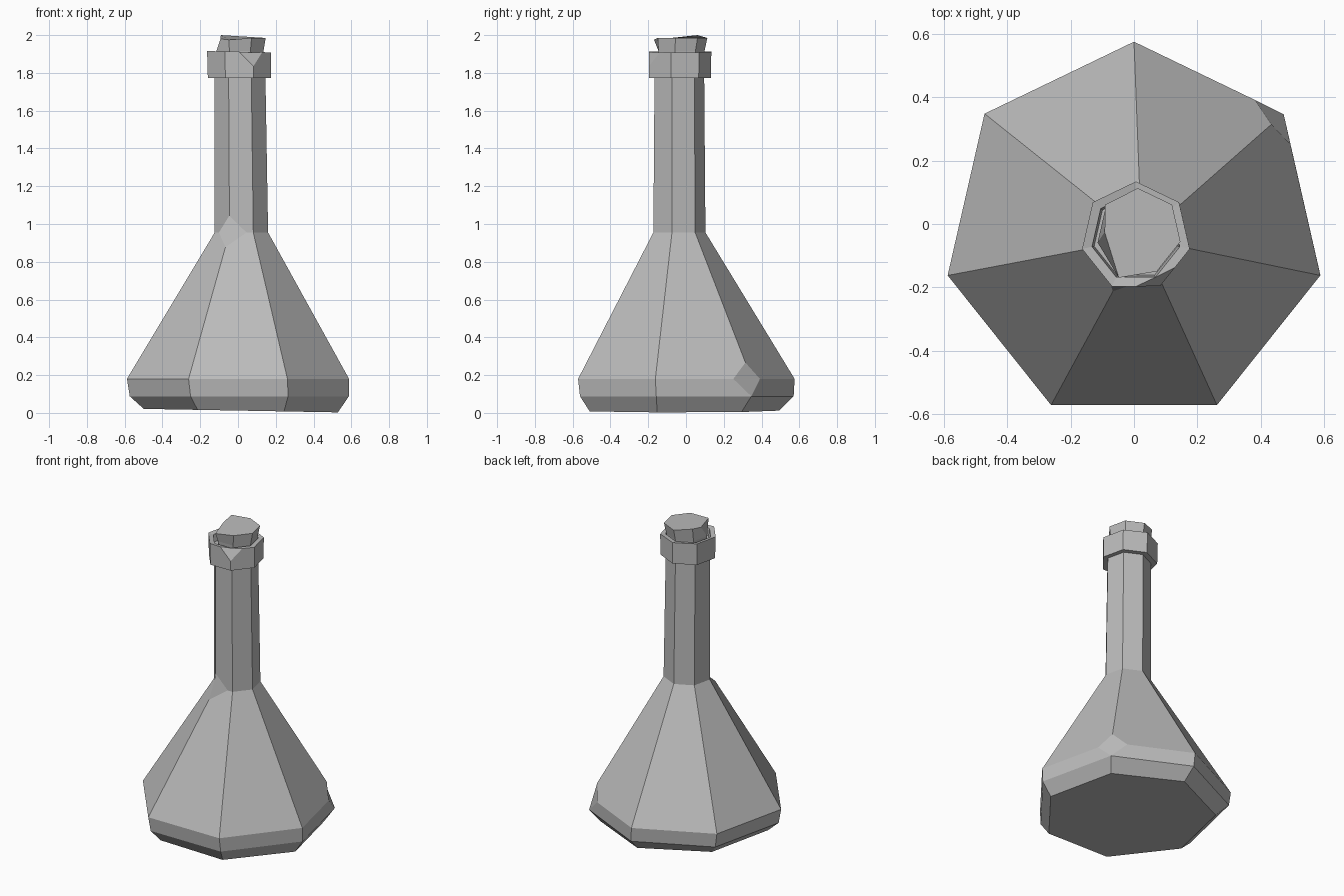
import bpy, bmesh, math
from mathutils import Vector

cube = bpy.data.objects.get("Cube")
if cube:
    bpy.data.objects.remove(cube, do_unlink=True)

SIDES = 7
BACK = math.pi / 2

stone = bpy.data.materials.new("plain_grey")
stone.use_nodes = True
GREY = (0.5, 0.5, 0.5, 1)
stone.diffuse_color = GREY
stone.node_tree.nodes["Principled BSDF"].inputs["Base Color"].default_value = GREY


def loft(name, rings, chips=(), tweak=None):
    """Seven-sided solid through (x, y, z, radius, tilt) rings.
    chips: (ring, corner, size) corners to knock off; corner 0 is at the back."""
    bm = bmesh.new()
    loops = []
    for x, y, z, r, tilt in rings:
        loop = []
        for k in range(SIDES):
            a = BACK + k * math.tau / SIDES
            dx, dy = r * math.cos(a), r * math.sin(a)
            loop.append(bm.verts.new((x + dx, y + dy, z + tilt * dx)))
        loops.append(loop)
    for low, high in zip(loops, loops[1:]):
        for k in range(SIDES):
            n = (k + 1) % SIDES
            bm.faces.new((low[k], low[n], high[n], high[k]))
    bm.faces.new(loops[0][::-1])
    bm.faces.new(loops[-1])
    if tweak:
        tweak(loops)
    for ring, corner, size in chips:
        bmesh.ops.bevel(bm, geom=[loops[ring][corner]], offset=size,
                        segments=1, affect='VERTICES')
    bmesh.ops.recalc_face_normals(bm, faces=bm.faces[:])
    mesh = bpy.data.meshes.new(name)
    bm.to_mesh(mesh)
    bm.free()
    mesh.materials.append(stone)
    obj = bpy.data.objects.new(name, mesh)
    bpy.context.collection.objects.link(obj)
    return obj


# Flared body and long neck, with a chip on the rear base corner and neck root
loft("flask_body", [
    (0.015, -0.035, 0.012, 0.527, -0.018),
    (0.007, -0.025, 0.088, 0.595, 0.0),
    (0.0, -0.028, 0.18, 0.603, 0.0),
    (0.018, -0.042, 0.955, 0.145, 0.0),
    (0.010, -0.042, 1.82, 0.138, 0.0),
], chips=[(2, 6, 0.1), (3, 3, 0.09)])

# Overhanging collar with a recessed mouth
loft("neck_collar", [
    (0.008, -0.04, 1.772, 0.172, 0.0),
    (0.006, -0.04, 1.912, 0.174, -0.02),
    (0.006, -0.04, 1.908, 0.142, 0.0),
    (0.006, -0.04, 1.86, 0.135, 0.0),
], chips=[(1, 4, 0.075)])


# Rough stopper with one raised corner and one pushed-in corner
def roughen(loops):
    top = loops[-1]
    top[1].co += Vector((0.005, 0.0, 0.015))
    top[2].co += Vector((0.03, 0.03, -0.005))
    top[3].co += Vector((0.0, -0.02, -0.01))


loft("stopper", [
    (0.01, -0.03, 1.8, 0.115, 0.0),
    (0.01, -0.03, 1.915, 0.128, 0.0),
    (0.012, -0.025, 1.985, 0.138, 0.0),
], tweak=roughen)
